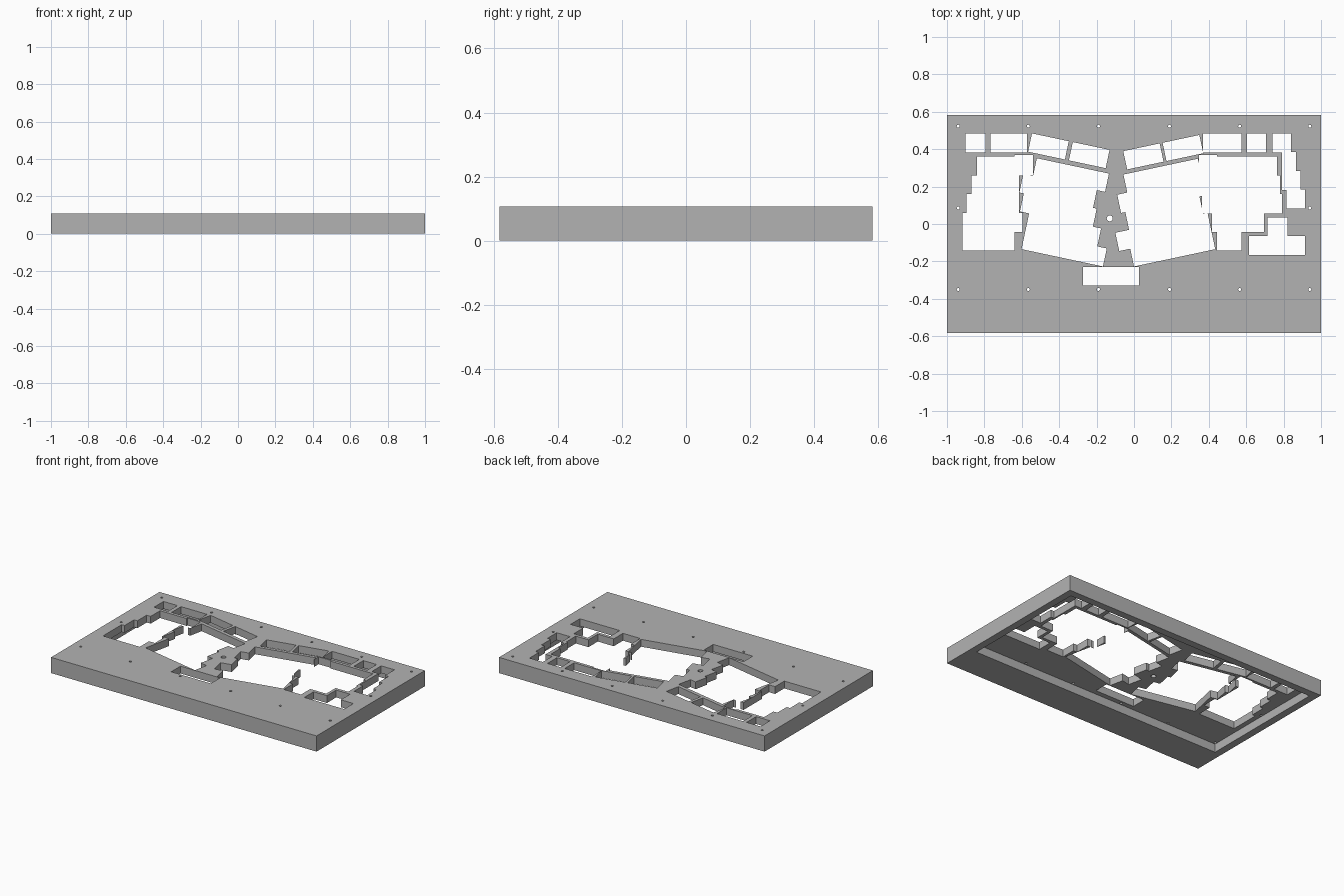
import bpy, bmesh
from math import radians
from mathutils import Matrix

if "Cube" in bpy.data.objects:
    bpy.data.objects.remove(bpy.data.objects["Cube"])

HALF_DEPTH, HEIGHT, PLATE, RIM = 0.583, 0.107, 0.05, 0.05
FRONT_BAR = 0.22
ROW = 0.1
LAP = 0.0015

grey = bpy.data.materials.new("case_grey")
grey.use_nodes = True
grey.diffuse_color = (0.45, 0.45, 0.45, 1)
grey.node_tree.nodes["Principled BSDF"].inputs["Base Color"].default_value = grey.diffuse_color

cutters = bpy.data.collections.new("cutters")
bpy.context.scene.collection.children.link(cutters)


def finish(bm, name, collection):
    mesh = bpy.data.meshes.new(name)
    bm.to_mesh(mesh)
    bm.free()
    mesh.materials.append(grey)
    obj = bpy.data.objects.new(name, mesh)
    collection.objects.link(obj)
    return obj


def box(name, x0, x1, y0, y1, z0, z1, collection, frame=Matrix()):
    bm = bmesh.new()
    bmesh.ops.create_cube(bm, size=1)
    for v in bm.verts:
        v.co = (x1 if v.co.x > 0 else x0, y1 if v.co.y > 0 else y0, z1 if v.co.z > 0 else z0)
    bm.transform(frame)
    return finish(bm, name, collection)


def cut_box(x0, x1, y0, y1, frame=Matrix()):
    # Each cutter is a little taller than the last, so no caps coincide
    extra = 0.05 + 0.002 * len(cutters.objects)
    obj = box("key_cutter", x0, x1, y0, y1, -extra, HEIGHT + extra, cutters, frame)
    obj.hide_render = True


def cut_rows(rows, bottom, frame=Matrix(), step=ROW):
    # Stack of staggered key rows, listed from the bottom up
    for i, (x0, x1) in enumerate(rows):
        y = bottom + i * step
        cut_box(x0, x1, y - (LAP if i else 0), y + step, frame)


def cut_hole(x, y, radius, sides=16):
    bm = bmesh.new()
    bmesh.ops.create_cone(bm, cap_ends=True, segments=sides, radius1=radius, radius2=radius,
                          depth=1, matrix=Matrix.Translation((x, y, 0)))
    finish(bm, "hole_cutter", cutters).hide_render = True


# Solid case body
case = box("keyboard_case", -1, 1, -HALF_DEPTH, HALF_DEPTH, 0, HEIGHT, bpy.context.scene.collection)

# Underside recess, leaving a thin rim and a deep front bar
recess = box("recess_cutter", -1 + RIM, 1 - RIM, FRONT_BAR - HALF_DEPTH, HALF_DEPTH - RIM,
             -0.03, HEIGHT - PLATE, cutters)
recess.hide_render = True

# Slanted key blocks, one per hand
left_frame = Matrix.Translation((-0.166, -0.227, 0)) @ Matrix.Rotation(radians(-12), 4, "Z")
right_frame = Matrix.Translation((0, -0.227, 0)) @ Matrix.Rotation(radians(12), 4, "Z")
cut_rows([(-0.445, 0), (-0.445, -0.052), (-0.495, -0.097), (-0.519, -0.117), (-0.466, -0.072)],
         0, left_frame, 0.0985)
cut_rows([(0, 0.444), (-0.06, 0.444), (0.015, 0.42), (-0.008, 0.47), (0.047, 0.454)],
         0, right_frame, 0.0985)

# Slanted function keys
for x0, x1 in ((-0.519, -0.318), (-0.296, -0.095)):
    cut_box(x0, x1, 0.517, 0.617, left_frame)
for x0, x1 in ((0.072, 0.271), (0.287, 0.488)):
    cut_box(x0, x1, 0.515, 0.615, right_frame)

# Straight outer key blocks
cut_rows([(-0.917, -0.64), (-0.917, -0.595), (-0.895, -0.615), (-0.87, -0.615), (-0.84, -0.54)],
         -0.143, step=0.1008)
cut_rows([(0.445, 0.575), (0.417, 0.695), (0.364, 0.79), (0.355, 0.78), (0.348, 0.765)],
         -0.143, step=0.1008)
cut_box(-0.64, -0.54, 0.3, 0.37)
cut_box(0.348, 0.445, 0.3, 0.37)

# Straight function keys
for x0, x1 in ((-0.9, -0.795), (-0.768, -0.572), (0.37, 0.575), (0.605, 0.705)):
    cut_box(x0, x1, 0.382, 0.484)

# Stepped column on the outer edge, arrow cluster and space bar
cut_rows([(0.815, 0.915), (0.79, 0.89), (0.79, 0.865), (0.74, 0.84)], 0.084)
cut_rows([(0.615, 0.915), (0.715, 0.82)], -0.165)
cut_box(-0.272, 0.026, -0.33, -0.23)

# Screw holes and the centre hole
for side in (-1, 1):
    for x in (0.19, 0.565, 0.94):
        for y in (-0.35, 0.523):
            cut_hole(side * x, y, 0.008, 12)
    cut_hole(side * 0.94, 0.086, 0.008, 12)
cut_hole(-0.13, 0.03, 0.016)

# Apply all the cuts and drop the cutters
mod = case.modifiers.new("cutouts", "BOOLEAN")
mod.operation = "DIFFERENCE"
mod.operand_type = "COLLECTION"
mod.collection = cutters
mod.solver = "EXACT"
bpy.context.view_layer.update()
result = bpy.data.meshes.new_from_object(case.evaluated_get(bpy.context.evaluated_depsgraph_get()))
case.modifiers.clear()
case.data = result
case.data.materials.clear()
case.data.materials.append(grey)
for poly in case.data.polygons:
    poly.material_index = 0
for obj in list(cutters.objects):
    bpy.data.objects.remove(obj)
bpy.data.collections.remove(cutters)
